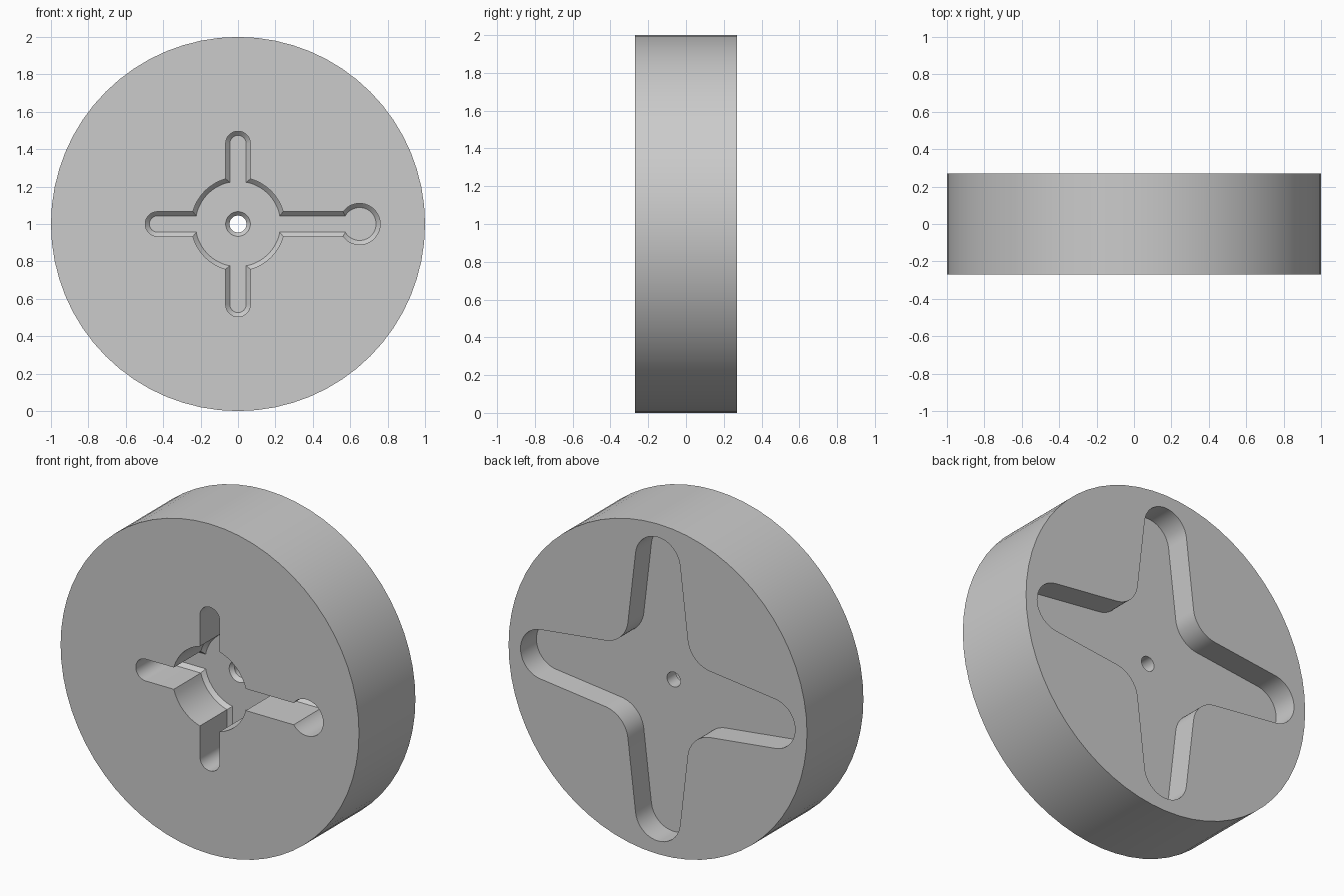
import bpy, bmesh
from math import pi, cos, sin, atan2, asin, hypot, radians

old = bpy.data.objects.get("Cube")
if old:
    bpy.data.objects.remove(old, do_unlink=True)

HALF = 0.27        # half the wheel thickness
FLOOR = 0.01       # floor of the front recess
BACK_FLOOR = 0.118 # floor of the back recess
CH = 0.022         # chamfer size

grey = bpy.data.materials.new("plain_grey")
grey.use_nodes = True
colour = (0.6, 0.6, 0.6, 1)
grey.diffuse_color = colour
grey.node_tree.nodes["Principled BSDF"].inputs["Base Color"].default_value = colour


def arc(cx, cz, r, a0, a1, n):
    return [(cx + r * cos(a0 + (a1 - a0) * i / n),
             cz + r * sin(a0 + (a1 - a0) * i / n)) for i in range(n + 1)]


def circle(cx, r, n=48):
    return arc(cx, 0, r, 0, 2 * pi, n)[:-1]


def slot(x0, x1, r, upright=False):
    pts = arc(x1, 0, r, -pi / 2, pi / 2, 16) + arc(x0, 0, r, pi / 2, 1.5 * pi, 16)
    return [(-z, x) for x, z in pts] if upright else pts


def loft(name, rings):
    """Closed solid through (y, outline) rings."""
    bm = bmesh.new()
    loops = [[bm.verts.new((x, y, z + 1)) for x, z in pts] for y, pts in rings]
    for a, b in zip(loops, loops[1:]):
        for i in range(len(a)):
            j = (i + 1) % len(a)
            bm.faces.new((a[i], a[j], b[j], b[i]))
    bm.faces.new(loops[0])
    bm.faces.new(loops[-1])
    bmesh.ops.recalc_face_normals(bm, faces=bm.faces)
    mesh = bpy.data.meshes.new(name)
    bm.to_mesh(mesh)
    bm.free()
    mesh.materials.append(grey)
    obj = bpy.data.objects.new(name, mesh)
    bpy.context.collection.objects.link(obj)
    return obj


def recess(name, outline):
    """Front cutter with a chamfered floor; outline(d) is inset by d."""
    return loft(name, [(-HALF - 0.1, outline(0)), (FLOOR - CH, outline(0)),
                       (FLOOR, outline(CH))])


def star():
    """Four tapered round-tipped arms joined by fillets."""
    tip, tip_r, fil, fil_r = 0.77, 0.15, 0.371, 0.172
    d = hypot(fil, tip - fil)
    lean = atan2(fil, tip - fil) - asin((tip_r + fil_r) / d)
    pts = []
    for k in range(4):
        quarter = (arc(tip, 0, tip_r, -pi / 2 + lean, pi / 2 - lean, 20)
                   + arc(fil, fil, fil_r, -pi / 2 - lean, -pi + lean, 12))
        c, s = cos(k * pi / 2), sin(k * pi / 2)
        pts += [(x * c - z * s, x * s + z * c) for x, z in quarter]
    return pts


# Wheel body
wheel = loft("wheel", [(-HALF, circle(0, 1, 64)), (HALF, circle(0, 1, 64))])

# Front cross recess, back star recess and countersunk axle hole
cutters = [
    recess("hub_recess", lambda d: circle(0, 0.25 - d)),
    recess("upright_slot", lambda d: slot(-0.43, 0.43, 0.066 - d, True)),
    recess("cross_slot", lambda d: slot(-0.43, 0.65, 0.066 - d)),
    recess("keyhole_end", lambda d: circle(0.65, 0.11 - d)),
    loft("star_recess", [(BACK_FLOOR, star()), (HALF + 0.1, star())]),
    loft("axle_hole", [(FLOOR - 0.05, circle(0, 0.066)), (FLOOR, circle(0, 0.066)),
                       (FLOOR + CH, circle(0, 0.045)), (HALF, circle(0, 0.045))]),
]

bpy.ops.object.select_all(action='DESELECT')
wheel.select_set(True)
bpy.context.view_layer.objects.active = wheel
for cutter in cutters:
    cutter.hide_render = True
    mod = wheel.modifiers.new("cut", 'BOOLEAN')
    mod.operation = 'DIFFERENCE'
    mod.solver = 'EXACT'
    mod.object = cutter
    bpy.ops.object.modifier_apply(modifier=mod.name)
    bpy.data.objects.remove(cutter, do_unlink=True)

bpy.ops.object.shade_smooth_by_angle(angle=radians(30))
